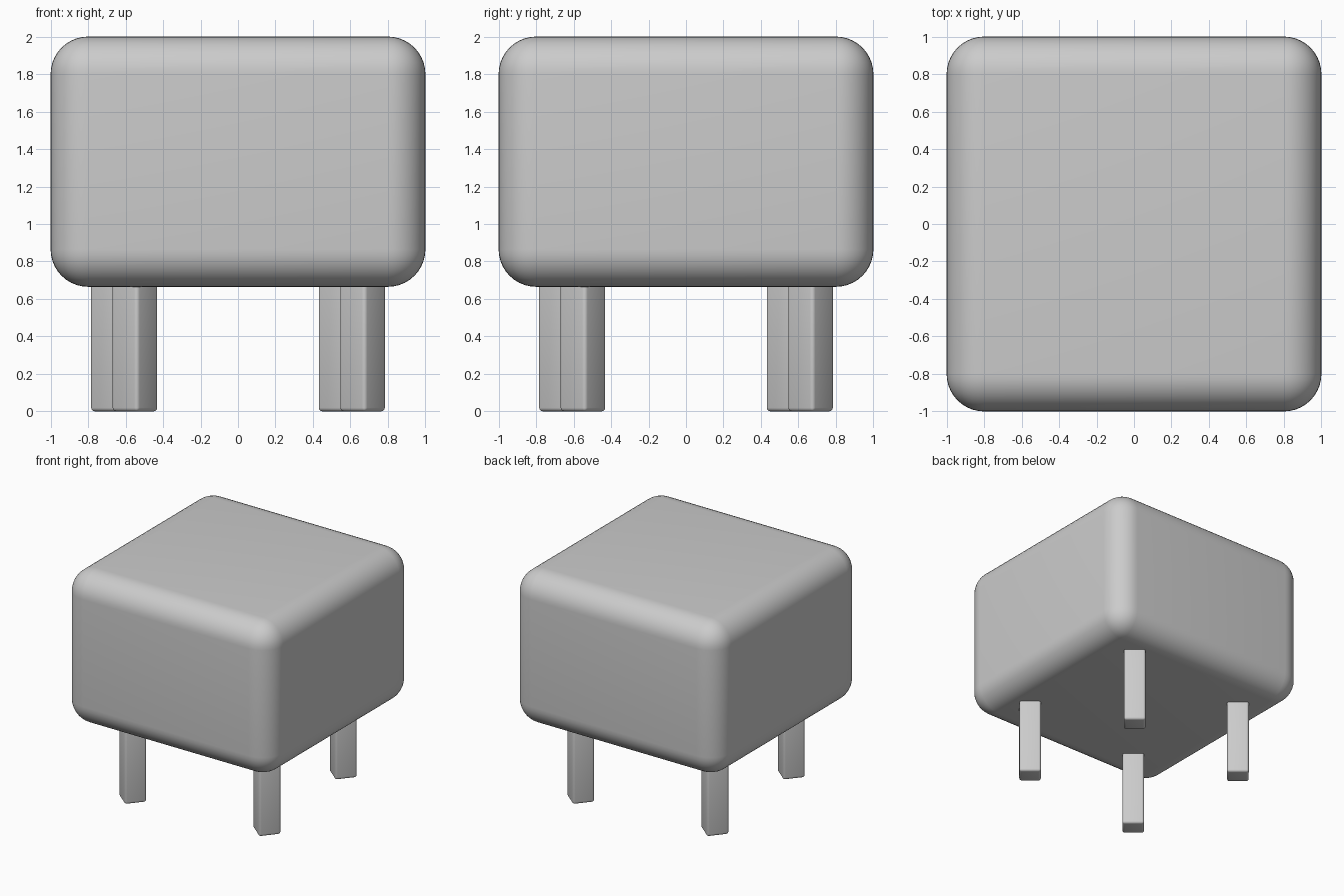
import bpy
import math

if "Cube" in bpy.data.objects:
    bpy.data.objects.remove(bpy.data.objects["Cube"], do_unlink=True)

grey = bpy.data.materials.new("plain grey")
grey.use_nodes = True
colour = (0.6, 0.6, 0.6, 1)
grey.diffuse_color = colour
grey.node_tree.nodes["Principled BSDF"].inputs["Base Color"].default_value = colour


def rounded_box(name, size, centre, turn, radius, segments):
    bpy.ops.mesh.primitive_cube_add(size=1, location=centre, rotation=(0, 0, turn))
    box = bpy.context.object
    box.name = name
    box.scale = size
    bpy.ops.object.transform_apply(location=False, rotation=False, scale=True)
    bevel = box.modifiers.new("rounding", "BEVEL")
    bevel.width = radius
    bevel.segments = segments
    bevel.limit_method = "NONE"
    bpy.ops.object.modifier_apply(modifier=bevel.name)
    bpy.ops.object.shade_smooth()
    box.data.materials.append(grey)
    return box


# Padded seat block
rounded_box("seat", (2, 2, 1.335), (0, 0, 1.3325), 0, 0.2, 10)

# Four legs on a slightly turned circle, each facing outward
reach = math.hypot(0.665, 0.55)
first = math.atan2(-0.55, 0.665)
for i, place in enumerate(("front_left", "back_left", "back_right", "front_right")):
    angle = first + i * math.pi / 2
    centre = (reach * math.cos(angle), reach * math.sin(angle), 0.4)
    rounded_box("leg_" + place, (0.18, 0.18, 0.8), centre, angle, 0.02, 4)
